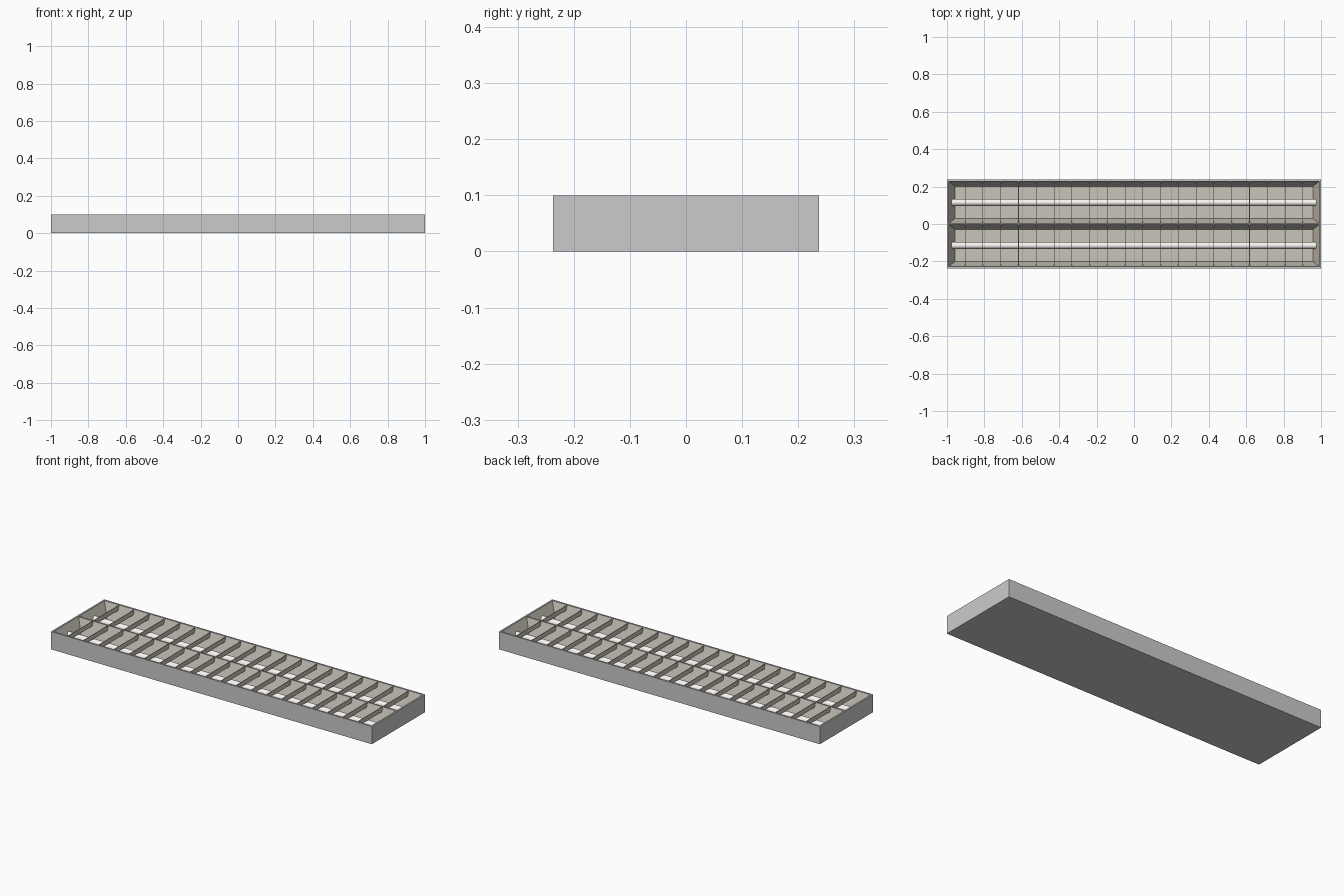
import bpy, bmesh, math

if "Cube" in bpy.data.objects:
    bpy.data.objects.remove(bpy.data.objects["Cube"])

HX, HY, H, T = 1.0, 0.237, 0.1, 0.009   # half length, half width, height, wall
Z_FLOOR, Z_RIM = 0.012, 0.095


def material(name, color):
    m = bpy.data.materials.new(name)
    m.diffuse_color = color
    m.use_nodes = True
    m.node_tree.nodes["Principled BSDF"].inputs["Base Color"].default_value = m.diffuse_color
    return m


beige = material("reflector_beige", (0.60, 0.56, 0.49, 1))
white = material("tube_white", (0.95, 0.92, 0.90, 1))


def mesh_object(name, verts, faces, mat=None):
    me = bpy.data.meshes.new(name)
    me.from_pydata(verts, [], faces)
    ob = bpy.data.objects.new(name, me)
    bpy.context.collection.objects.link(ob)
    if mat:
        me.materials.append(mat)
    return ob


def rect(x0, x1, y0, y1, z):
    return [(x0, y0, z), (x1, y0, z), (x1, y1, z), (x0, y1, z)]


def ring(a, b):
    return [(a + i, a + (i + 1) % 4, b + (i + 1) % 4, b + i) for i in range(4)]


# Housing: open tray with thin walls
xi, yi = HX - T, HY - T
mesh_object("housing",
            rect(-HX, HX, -HY, HY, 0) + rect(-HX, HX, -HY, HY, H)
            + rect(-xi, xi, -yi, yi, H) + rect(-xi, xi, -yi, yi, 0.008),
            [(3, 2, 1, 0)] + ring(0, 4) + ring(4, 8) + ring(8, 12) + [(12, 13, 14, 15)])

N, PITCH = 20, 0.095
for side, s in (("back", 1), ("front", -1)):
    y0, y1 = sorted((s * 0.002, s * yi))
    yc = (y0 + y1) / 2

    # Reflector trough with sloped sides and ends
    mesh_object(side + "_reflector",
                rect(-xi, xi, y0, y1, Z_RIM)
                + rect(-xi + 0.035, xi - 0.035, y0 + 0.028, y1 - 0.028, Z_FLOOR),
                ring(0, 4) + [(4, 5, 6, 7)], beige)

    # Lamp tube
    bpy.ops.mesh.primitive_cylinder_add(vertices=24, radius=0.018, depth=1.976,
                                        location=(0, yc, 0.042),
                                        rotation=(0, math.pi / 2, 0))
    tube = bpy.context.object
    tube.name = side + "_lamp_tube"
    tube.data.materials.append(white)
    bpy.ops.object.shade_smooth_by_angle()

    # Cross louvres: thin blades above the tube
    for i in range(N):
        x = (i - (N - 1) / 2) * PITCH
        t, zb, zt = 0.0015, 0.07, 0.097
        lo = rect(x - t, x + t, y0 + 0.008, y1 - 0.008, zb)
        hi = rect(x - t, x + t, y0, y1, zt)
        mesh_object(f"{side}_louvre_{i + 1}", lo + hi,
                    [(3, 2, 1, 0), (4, 5, 6, 7)] + ring(0, 4), beige)

# Centre divider capping the ridge between the troughs
mesh_object("centre_divider",
            rect(-xi, xi, -0.003, 0.003, 0.008) + rect(-xi, xi, -0.003, 0.003, 0.097),
            [(3, 2, 1, 0), (4, 5, 6, 7)] + ring(0, 4), beige)
